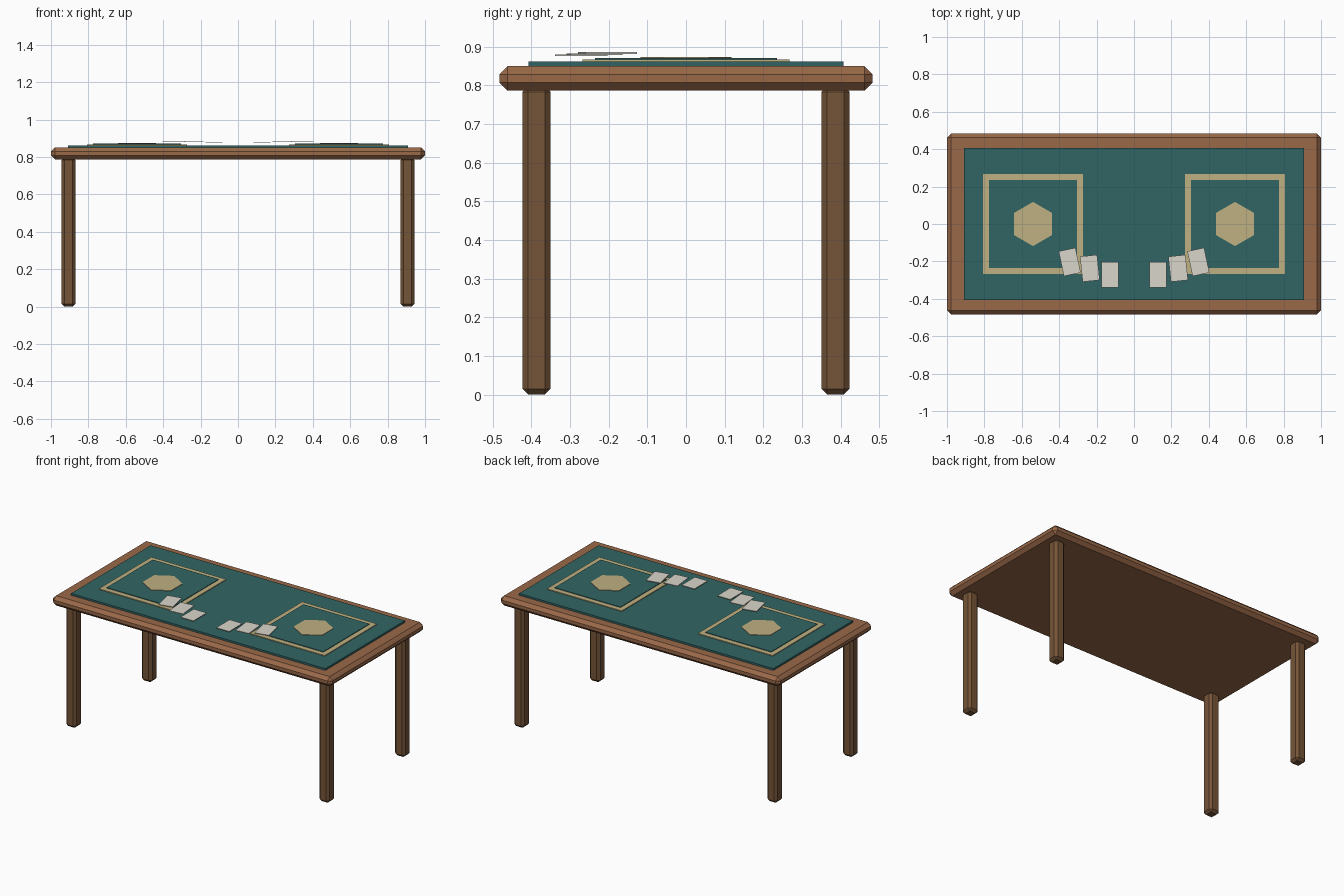
import bpy
import bmesh
import math
from mathutils import Matrix

if "Cube" in bpy.data.objects:
    bpy.data.objects.remove(bpy.data.objects["Cube"])


def material(name, rgb):
    m = bpy.data.materials.new(name)
    m.diffuse_color = (*rgb, 1)
    m.use_nodes = True
    m.node_tree.nodes["Principled BSDF"].inputs["Base Color"].default_value = m.diffuse_color
    return m


WOOD = material("warm_wood", (0.32, 0.14, 0.065))
DARK = material("dark_wood", (0.18, 0.09, 0.04))
FELT = material("teal_felt", (0.03, 0.13, 0.125))
GOLD = material("pale_gold", (0.52, 0.44, 0.22))
CARD = material("card_white", (0.70, 0.67, 0.60))


def finish(name, bm, mat):
    mesh = bpy.data.meshes.new(name)
    bm.to_mesh(mesh)
    bm.free()
    mesh.materials.append(mat)
    ob = bpy.data.objects.new(name, mesh)
    bpy.context.collection.objects.link(ob)
    return ob


def box(name, x, y, z0, z1, sx, sy, mat, bevel=0, turn=0):
    bm = bmesh.new()
    bmesh.ops.create_cube(bm, size=1, matrix=Matrix.Diagonal((sx, sy, z1 - z0, 1)))
    if bevel:
        bmesh.ops.bevel(bm, geom=bm.edges[:], offset=bevel, segments=1,
                        affect='EDGES', profile=0.5)
    ob = finish(name, bm, mat)
    ob.location = (x, y, (z0 + z1) / 2)
    ob.rotation_euler.z = math.radians(turn)
    return ob


# Table top and playing surface
box("table_top", 0, 0, 0.787, 0.85, 2.0, 0.966, WOOD, bevel=0.021)
box("felt_surface", 0, 0, 0.842, 0.862, 1.82, 0.814, FELT)

for side, sx in (("left", -1), ("right", 1)):
    # Legs
    for end, sy in (("front", -1), ("back", 1)):
        box(f"{end}_{side}_leg", sx * 0.906, sy * 0.387, 0, 0.798,
            0.073, 0.073, DARK, bevel=0.015)

    # Play zone: gold border, felt panel and hexagonal emblem
    box(f"{side}_zone_border", sx * 0.54, 0, 0.861, 0.867, 0.536, 0.536, GOLD)
    box(f"{side}_zone_panel", sx * 0.54, 0, 0.866, 0.871, 0.472, 0.472, FELT)
    bm = bmesh.new()
    bmesh.ops.create_cone(bm, cap_ends=True, segments=6, radius1=0.118,
                          radius2=0.118, depth=0.004)
    hexagon = finish(f"{side}_zone_hexagon", bm, GOLD)
    hexagon.location = (sx * 0.54, 0, 0.872)

    # Row of cards, each turned a little more than the last
    for i in range(3):
        z = 0.876 + 0.003 * i
        box(f"{side}_card_{i + 1}", sx * (0.128 + 0.108 * i), -0.271 + 0.034 * i,
            z, z + 0.004, 0.092, 0.136, CARD, turn=6 * i)
